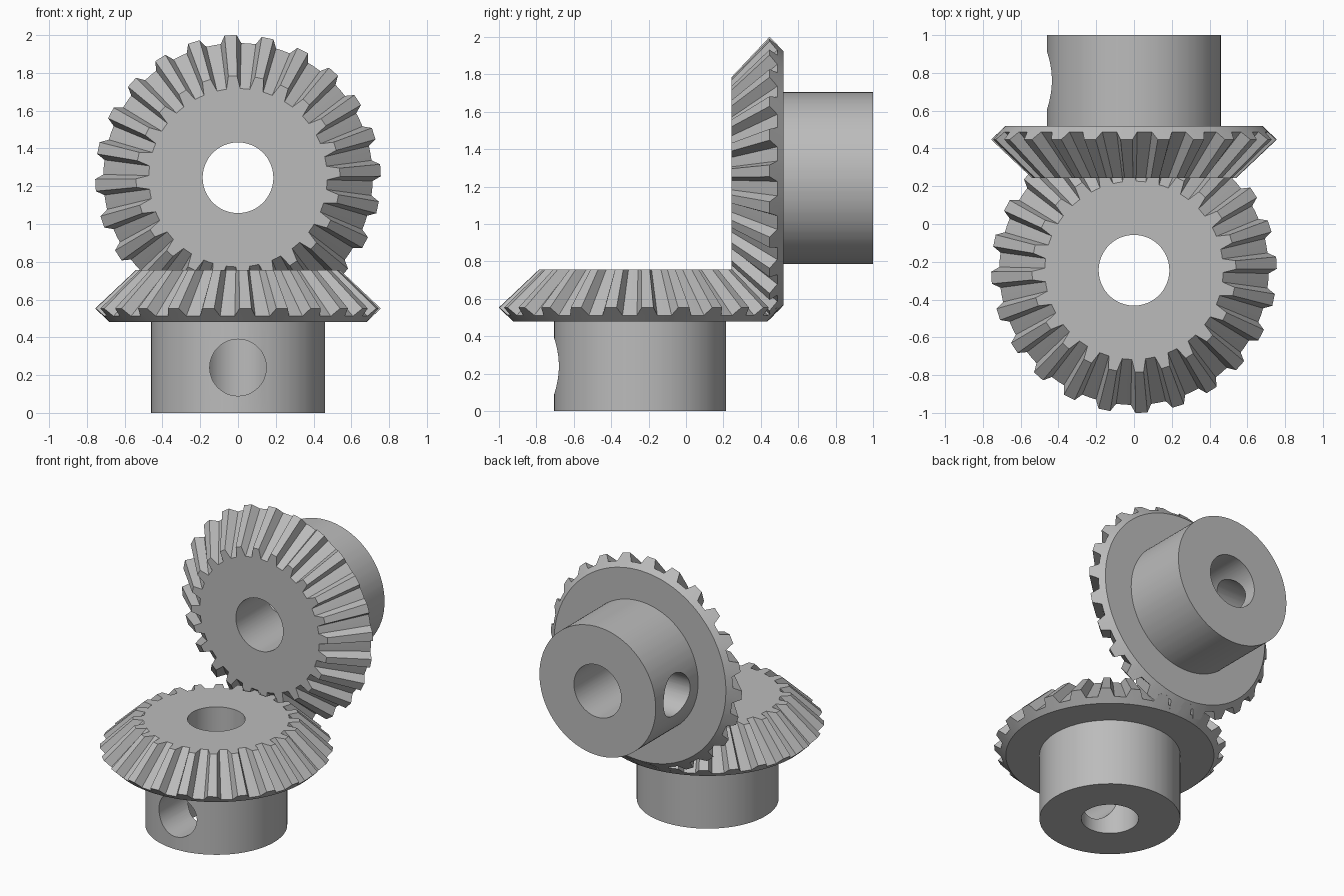
import bpy, bmesh
from math import radians, cos, sin, pi
from mathutils import Vector

cube = bpy.data.objects.get("Cube")
if cube:
    bpy.data.objects.remove(cube, do_unlink=True)

TEETH = 24
PITCH = 360 / TEETH
PHASE = 3.0
TIP_HALF, ROOT_HALF = 2.4, 4.4      # tooth half widths in degrees

steel = bpy.data.materials.new("grey_steel")
steel.use_nodes = True
steel.diffuse_color = (0.5, 0.5, 0.5, 1)
steel.node_tree.nodes["Principled BSDF"].inputs["Base Color"].default_value = (0.5, 0.5, 0.5, 1)

# Angles round the gear; the flag marks points on a tooth tip
SLOTS = []
for t in range(TEETH):
    mid = t * PITCH + PHASE
    for offset, tip in ((-ROOT_HALF, 0), (-TIP_HALF, 1), (TIP_HALF, 1),
                        (ROOT_HALF, 0), (PITCH / 2, 0)):
        SLOTS.append((radians(mid + offset), tip))


def ring(bm, root, tip=None):
    """Closed loop of points; root and tip are (radius, height)."""
    tip = tip or root
    loop = []
    for angle, on_tip in SLOTS:
        r, z = tip if on_tip else root
        loop.append(bm.verts.new((r * cos(angle), r * sin(angle), z)))
    return loop


def screw_hole_cutter(direction):
    """Cylinder from the gear axis out through one side of the hub."""
    bm = bmesh.new()
    bmesh.ops.create_cone(bm, cap_ends=True, segments=48, radius1=0.15,
                          radius2=0.15, depth=0.7)
    turn = Vector((0, 0, 1)).rotation_difference(direction).to_matrix()
    bmesh.ops.rotate(bm, verts=bm.verts, matrix=turn)
    bmesh.ops.translate(bm, verts=bm.verts, vec=direction * 0.35 + Vector((0, 0, 0.24)))
    mesh = bpy.data.meshes.new("hole_cutter")
    bm.to_mesh(mesh)
    bm.free()
    cutter = bpy.data.objects.new("hole_cutter", mesh)
    cutter.hide_render = True
    bpy.context.collection.objects.link(cutter)
    return cutter


def bevel_gear(name, location, rotation, hole_direction):
    bm = bmesh.new()
    # Bore, hub, back cone, toothed cone and flat face, joined end to end
    rings = [ring(bm, (0.187, 0)),
             ring(bm, (0.46, 0)),
             ring(bm, (0.46, 0.48)),
             ring(bm, (0.68, 0.48)),
             ring(bm, (0.713, 0.512), (0.756, 0.553)),
             ring(bm, (0.472, 0.757), (0.54, 0.757)),
             ring(bm, (0.187, 0.757))]
    n = len(SLOTS)
    for a, b in zip(rings, rings[1:] + rings[:1]):
        for i in range(n):
            j = (i + 1) % n
            bm.faces.new((a[i], a[j], b[j], b[i]))
    bmesh.ops.recalc_face_normals(bm, faces=bm.faces)
    mesh = bpy.data.meshes.new(name)
    bm.to_mesh(mesh)
    bm.free()
    mesh.materials.append(steel)
    gear = bpy.data.objects.new(name, mesh)
    bpy.context.collection.objects.link(gear)

    # Set screw hole through one wall of the hub
    cutter = screw_hole_cutter(Vector(hole_direction))
    cutter.data.materials.append(steel)
    cut = gear.modifiers.new("screw_hole", 'BOOLEAN')
    cut.operation = 'DIFFERENCE'
    cut.solver = 'EXACT'
    cut.object = cutter
    bpy.ops.object.select_all(action='DESELECT')
    gear.select_set(True)
    bpy.context.view_layer.objects.active = gear
    bpy.ops.object.modifier_apply(modifier=cut.name)
    bpy.data.objects.remove(cutter, do_unlink=True)
    bpy.ops.object.shade_smooth_by_angle(angle=radians(25))

    gear.location = location
    gear.rotation_euler = rotation
    return gear


bevel_gear("lower_bevel_gear", (0, -0.245, 0), (0, 0, 0), (0, -1, 0))
bevel_gear("upper_bevel_gear", (0, 1, 1.245), (pi / 2, 0, 0), (-1, 0, 0))
